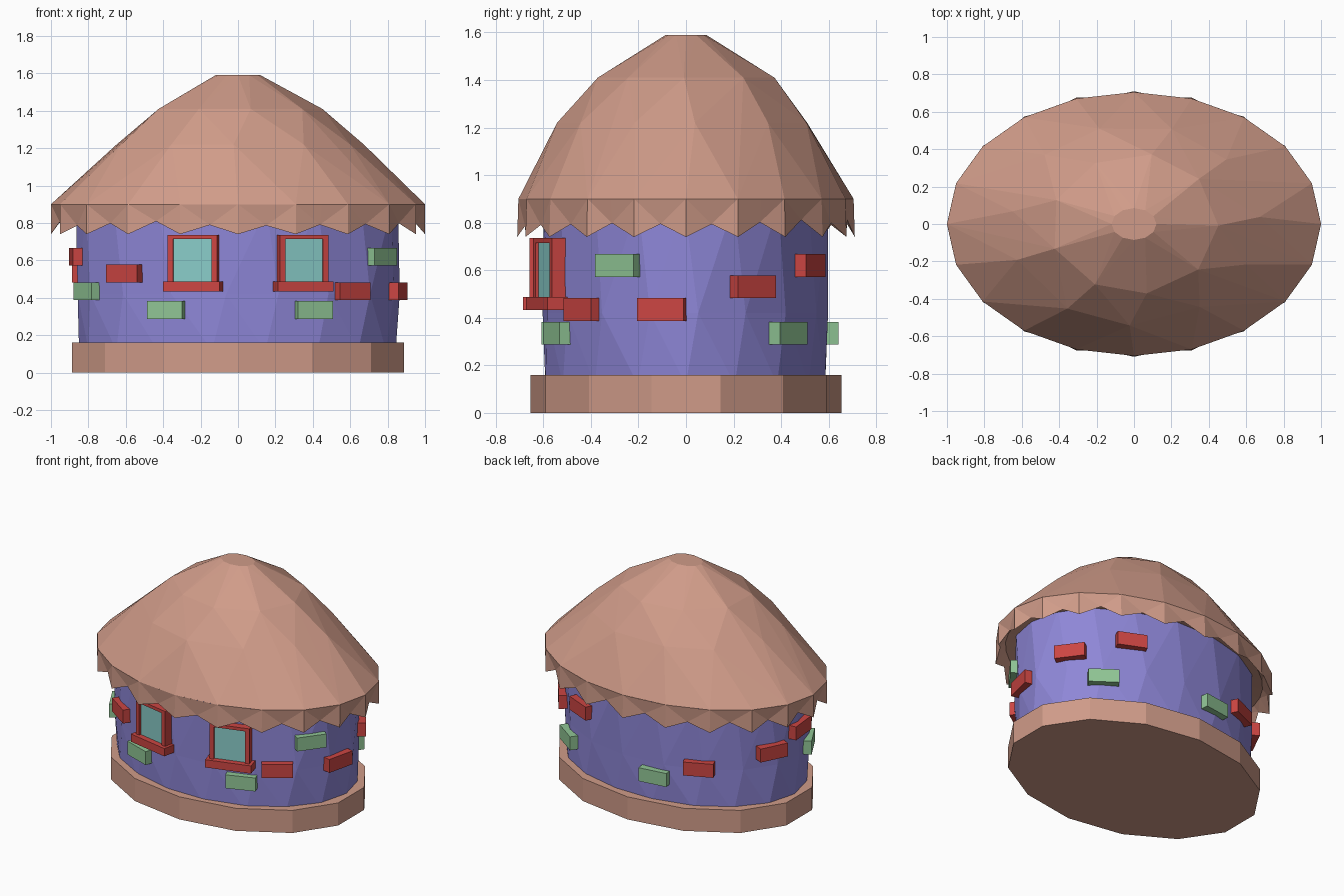
import bpy, bmesh, random
from math import pi, cos, sin, atan2, asin
from mathutils import Matrix, Vector

random.seed(4)
if "Cube" in bpy.data.objects:
    bpy.data.objects.remove(bpy.data.objects["Cube"])


def material(name, rgb):
    m = bpy.data.materials.new(name)
    m.use_nodes = True
    m.diffuse_color = (*rgb, 1)
    m.node_tree.nodes["Principled BSDF"].inputs["Base Color"].default_value = (*rgb, 1)
    return m


CLAY = material("clay pink", (0.63, 0.33, 0.25))
PLASTER = material("violet plaster", (0.27, 0.24, 0.68))
RED = material("brick red", (0.60, 0.06, 0.055))
GREEN = material("soft green", (0.28, 0.56, 0.30))
GLASS = material("pale teal glass", (0.25, 0.60, 0.58))

WALL_X, WALL_Y = 0.86, 0.605


def finish(name, bm, mat):
    bmesh.ops.recalc_face_normals(bm, faces=bm.faces)
    me = bpy.data.meshes.new(name)
    bm.to_mesh(me)
    bm.free()
    me.materials.append(mat)
    ob = bpy.data.objects.new(name, me)
    bpy.context.collection.objects.link(ob)
    return ob


def ring(bm, z, rx, ry, n, phase=0.0, wobble=0.0):
    """Oval ring of vertices, optionally uneven."""
    out = []
    for i in range(n):
        a = 2 * pi * (i + phase + random.uniform(-wobble, wobble) * 4) / n
        r = 1 + random.uniform(-wobble, wobble)
        out.append(bm.verts.new((rx * r * cos(a), ry * r * sin(a), z)))
    return out


def skin(bm, lower, upper):
    n = len(lower)
    for i in range(n):
        j = (i + 1) % n
        bm.faces.new((lower[i], lower[j], upper[j], upper[i]))


# Stone plinth
bm = bmesh.new()
low = ring(bm, 0, 0.91, 0.655, 14, 0.5)
top = ring(bm, 0.16, 0.91, 0.655, 14, 0.5)
skin(bm, low, top)
bm.faces.new(low)
bm.faces.new(top)
finish("plinth", bm, CLAY)

# Rough hand-plastered oval wall
bm = bmesh.new()
rings = [ring(bm, z, WALL_X * s, WALL_Y * s, 18, p, w)
         for z, s, p, w in ((0.12, 0.985, 0, 0.008), (0.42, 1.0, 0.25, 0.01),
                            (0.88, 1.0, 0, 0.01))]
for a, b in zip(rings, rings[1:]):
    skin(bm, a, b)
bmesh.ops.triangulate(bm, faces=bm.faces)
finish("wall", bm, PLASTER)

# Faceted domed thatch: hull of uneven rings
TEETH = 20
bm = bmesh.new()
ring(bm, 0.9, 1.0, 0.705, TEETH)
ring(bm, 1.22, 0.665, 0.535, 11, 0.2, 0.02)
ring(bm, 1.41, 0.445, 0.375, 9, 0.0, 0.02)
ring(bm, 1.59, 0.12, 0.085, 12)
bmesh.ops.convex_hull(bm, input=bm.verts)
bmesh.ops.delete(bm, geom=[v for v in bm.verts if not v.link_faces], context="VERTS")
finish("thatch_dome", bm, CLAY)

# Ragged eave: alternating tips and notches, folded under to the wall
bm = bmesh.new()
eave = ring(bm, 0.9, 1.0, 0.705, TEETH * 2)
hem = ring(bm, 0.74, 1.0, 0.71, TEETH * 2)
under = ring(bm, 0.84, 0.93, 0.65, TEETH * 2)
soffit = ring(bm, 0.86, 0.78, 0.54, TEETH * 2)
for i in range(TEETH * 2):
    if i % 2:
        for v, s in ((eave[i], 0.988), (hem[i], 0.965)):
            v.co.x *= s
            v.co.y *= s
        hem[i].co.z = 0.80 + random.uniform(-0.015, 0.015)
for a, b in ((hem, eave), (hem, under), (under, soffit)):
    skin(bm, a, b)
bmesh.ops.triangulate(bm, faces=bm.faces)
finish("thatch_fringe", bm, CLAY)


def wall_frame(t, z):
    """Frame on the wall: x along it, -y outwards, z up."""
    p = Vector((WALL_X * cos(t), WALL_Y * sin(t), z))
    heading = atan2(sin(t) / WALL_Y, cos(t) / WALL_X)
    return Matrix.Translation(p) @ Matrix.Rotation(heading + pi / 2, 4, "Z")


def box(bm, frame, centre, size):
    m = frame @ Matrix.Translation(centre) @ Matrix.Diagonal((*size, 1))
    bmesh.ops.create_cube(bm, size=1, matrix=m)


# Windows: four-bar frame, projecting sill, recessed pane
for side, x in (("right", -0.235), ("left", 0.34)):
    frame = wall_frame(-pi / 2 + asin(x / WALL_X), 0.6)
    bm = bmesh.new()
    for s in (-1, 1):
        box(bm, frame, (s * 0.12, -0.01, -0.005), (0.03, 0.08, 0.28))
    box(bm, frame, (0, -0.01, 0.125), (0.27, 0.08, 0.022))
    box(bm, frame, (0, -0.02, -0.14), (0.31, 0.11, 0.055))
    finish(side + "_window_frame", bm, RED)
    bm = bmesh.new()
    box(bm, frame, (0, -0.015, 0), (0.22, 0.04, 0.25))
    finish(side + "_window_pane", bm, GLASS)

# Scattered bricks: rough plan position, height, colour
BRICKS = (
    (-0.60, -0.43, 0.53, RED), (-0.38, -0.54, 0.335, GREEN),
    (0.40, -0.53, 0.335, GREEN), (0.61, -0.43, 0.435, RED),
    (0.76, -0.28, 0.62, GREEN), (0.85, -0.10, 0.435, RED),
    (0.77, 0.28, 0.53, RED), (0.62, 0.43, 0.335, GREEN),
    (0.46, 0.52, 0.62, RED), (-0.17, 0.59, 0.335, GREEN),
    (-0.46, 0.51, 0.435, RED), (-0.81, 0.20, 0.53, RED),
    (-0.85, -0.04, 0.62, RED), (-0.80, -0.22, 0.435, GREEN),
)
for i, (x, y, z, mat) in enumerate(BRICKS):
    bm = bmesh.new()
    box(bm, wall_frame(atan2(y / WALL_Y, x / WALL_X), z), (0, 0, 0), (0.2, 0.07, 0.095))
    finish(f"wall_brick_{i + 1}", bm, mat)
